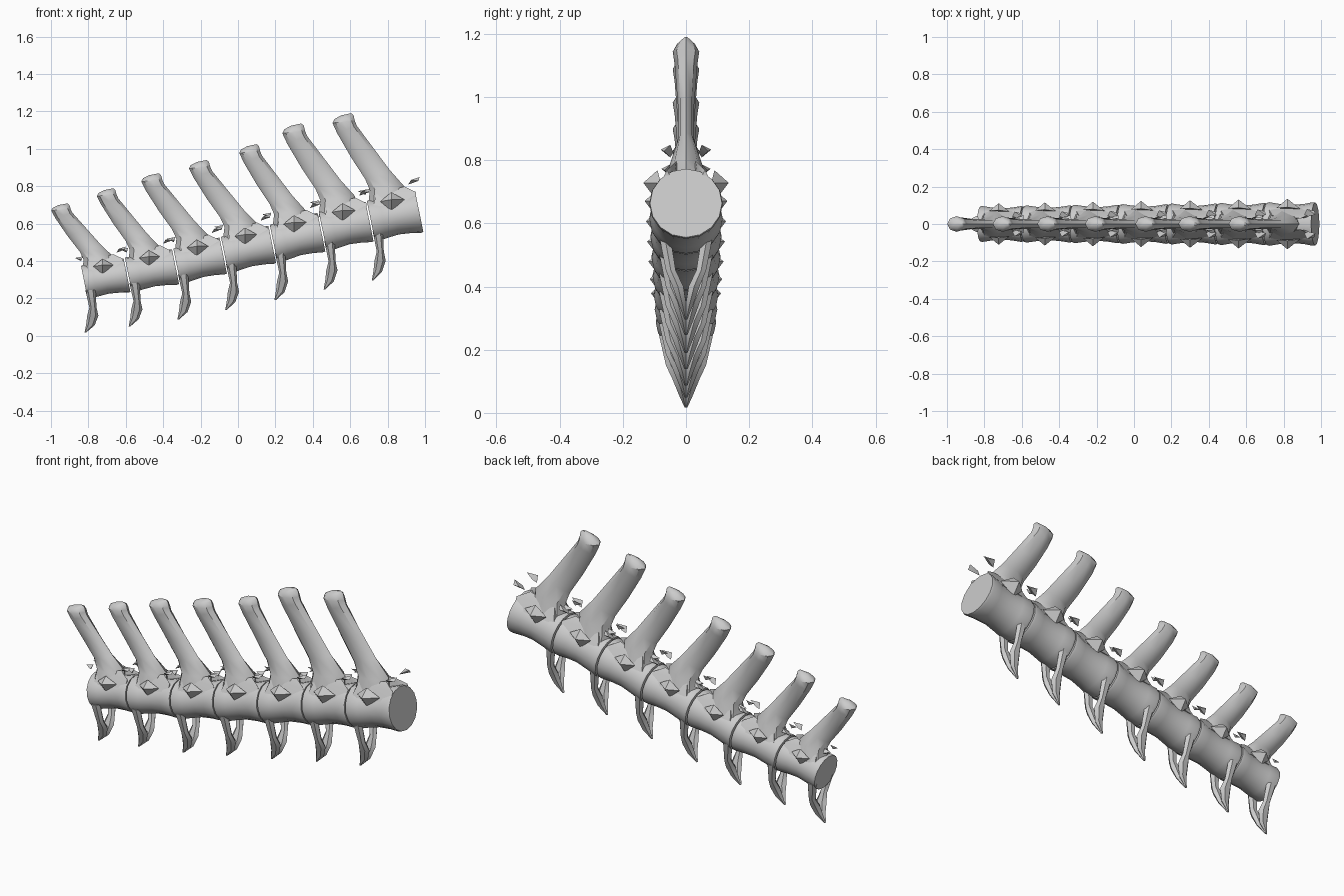
import bpy, bmesh, math
from mathutils import Vector

if "Cube" in bpy.data.objects:
    bpy.data.objects.remove(bpy.data.objects["Cube"])

def finish(bm, name):
    bmesh.ops.recalc_face_normals(bm, faces=bm.faces)
    me = bpy.data.meshes.new(name)
    bm.to_mesh(me)
    bm.free()
    ob = bpy.data.objects.new(name, me)
    bpy.context.collection.objects.link(ob)
    return ob

def loft(bm, rings):
    """Skin a list of equal point rings and cap both ends."""
    vs = [[bm.verts.new(p) for p in r] for r in rings]
    n = len(vs[0])
    for a, b in zip(vs, vs[1:]):
        for i in range(n):
            bm.faces.new((a[i], a[(i + 1) % n], b[(i + 1) % n], b[i]))
    bm.faces.new(vs[0])
    bm.faces.new(vs[-1])

def ring(l, r, hy, y=0, n=8):
    """Ellipse spanning side-view points l..r, half thickness hy in y."""
    l, r = Vector((l[0], y, l[1])), Vector((r[0], y, r[1]))
    c, h = (l + r) / 2, (r - l) / 2
    return [c + h * math.cos(t) + Vector((0, hy * math.sin(t), 0))
            for t in (2 * math.pi * i / n for i in range(n))]

def hull(bm, pts):
    vs = [bm.verts.new(p) for p in pts]
    bmesh.ops.convex_hull(bm, input=vs)

# joints between vertebral bodies (x, z)
JOINTS = [(-.825, .285), (-.59, .325), (-.33, .37), (-.075, .43),
          (.187, .49), (.45, .555), (.707, .612), (.973, .665)]
# spine reach (x, z) per vertebra
REACH = [(.87, .73), (.88, .80), (.94, .85), (.95, .87), (.93, .91), (1.02, 1.0), (1.0, 1.0)]
# side outline of a neural spine, tip to root: left, right, half thickness
SPINE = [((-.29, .54), (-.235, .552), .008), ((-.325, .52), (-.222, .54), .028),
         ((-.335, .50), (-.215, .51), .042), ((-.31, .445), (-.205, .485), .036),
         ((-.235, .315), (-.112, .36), .026), ((-.16, .20), (-.03, .25), .026),
         ((-.135, .14), (.045, .165), .05), ((-.145, .05), (.045, .08), .075)]
# chevron arm, top to tip: left, right, half thickness, side offset
CHEVRON = [((-.01, .06), (.045, .06), .02, .068), ((.012, -.05), (.05, -.05), .018, .048),
           ((0, -.10), (.06, -.10), .02, .026), ((-.005, -.15), (.04, -.16), .014, .011),
           ((-.014, -.205), (-.006, -.205), .003, .002)]

for i in range(7):
    a, b = Vector(JOINTS[i]), Vector(JOINTS[i + 1])
    c, d = (a + b) / 2, (b - a)
    up = Vector((-.2, .98))
    k = i / 6
    rad = .093 + .02 * k

    # vertebral body: waisted drum
    bm = bmesh.new()
    rings = []
    for t, s in ((-.485, .97), (-.44, 1), (-.25, .93), (0, .87), (.25, .92), (.44, 1), (.485, .98)):
        p = c + d * t
        r = rad * s
        rings.append(ring(p - up * r, p + up * r, r * 1.03, n=16))
    loft(bm, rings)
    finish(bm, f"vertebra_body_{i + 1}")

    # neural spine
    sx, sz = REACH[i]
    w = lambda p: (c.x + p[0] * sx, c.y + p[1] * sz)
    bm = bmesh.new()
    loft(bm, [ring(w(l), w(r), hy) for l, r, hy in SPINE])
    finish(bm, f"neural_spine_{i + 1}")

    # paired parts: arch ridges, side nubs and loose joint shards
    g = rad / .113
    arch, nubs, shards = bmesh.new(), bmesh.new(), bmesh.new()
    chev = bmesh.new()
    for s in (-1, 1):
        P = lambda x, y, z: (c.x + x * g, s * y * g, c.y + z * g)
        hull(arch, [P(-.12, .02, .05), P(-.12, .08, .05), P(-.10, .045, .12), P(.05, .03, .16),
                    P(.04, .085, .07), P(.11, .04, .09), P(.11, .085, .08), P(.112, .06, .13)])
        hull(nubs, [P(-.08, .085, .08), P(.05, .08, .09), P(-.02, .135, .09),
                    P(-.02, .09, .13), P(-.02, .09, .03)])
        hull(shards, [P(.07, .05, .17), P(.085, .08, .195), P(.13, .05, .21),
                      P(.125, .07, .19), P(.09, .04, .185)])
        hull(shards, [P(-.20, .035, .135), P(-.15, .03, .145), P(-.155, .055, .125),
                      P(-.16, .04, .115)])
        # chevron arm below the front joint
        cz = .86 + .14 * k
        j = a - up * rad
        q = lambda p: (j.x + p[0], j.y + p[1] * cz)
        loft(chev, [ring(q(l), q(r), hy, s * y, 6) for l, r, hy, y in CHEVRON])
    finish(arch, f"arch_ridges_{i + 1}")
    finish(nubs, f"side_nubs_{i + 1}")
    finish(shards, f"joint_shards_{i + 1}")
    finish(chev, f"chevron_{i + 1}")

# smooth shading on bodies and spines, sharp edges kept
for ob in bpy.context.collection.objects:
    ob.select_set(True)
    bpy.context.view_layer.objects.active = ob
bpy.ops.object.shade_smooth_by_angle(angle=math.radians(40))
